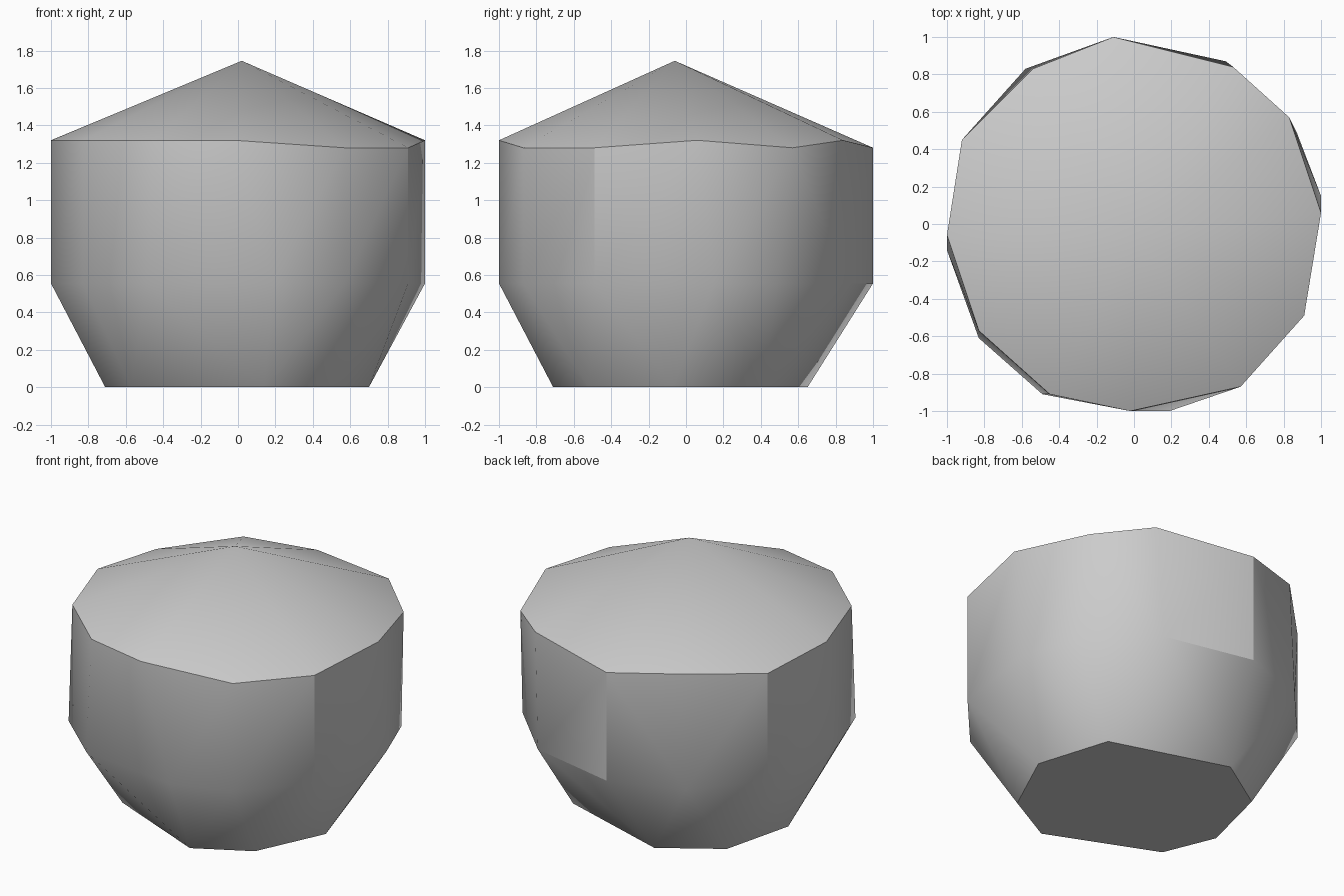
import bpy, bmesh, math

cube = bpy.data.objects.get("Cube")
if cube:
    bpy.data.objects.remove(cube, do_unlink=True)

# Outlines of the stone, counter-clockwise from the left (+x) side
HIGH, LOW, SHOULDER = 1.32, 1.28, 0.555
rim_high = [(1, .06), (.53, .84), (-.54, .83), (-1, -.06), (-.83, -.57), (-.45, -.91), (-.02, -1)]
rim_low = [(.83, .57), (-.11, 1), (-.92, .45), (.57, -.87), (.91, -.49)]
shoulder = [(1, .15), (.87, .49), (.49, .87), (-.11, 1), (-.58, .83), (-.92, .45),
            (-1, -.14), (-.83, -.61), (-.49, -.91), (.19, -1), (.57, -.87), (.91, -.49)]
base = [(.7, -.07), (.55, .41), (-.22, .65), (-.59, .41), (-.71, -.07),
        (-.57, -.41), (.14, -.71), (.49, -.52)]
peak = [(.02, -.06)]

# Wrap all the levels in one faceted skin
bm = bmesh.new()
for outline, z in ((rim_high, HIGH), (rim_low, LOW), (shoulder, SHOULDER), (base, 0), (peak, 1.745)):
    for x, y in outline:
        bm.verts.new((x, y, z))
bmesh.ops.convex_hull(bm, input=bm.verts[:])
bmesh.ops.dissolve_limit(bm, angle_limit=math.radians(1), verts=bm.verts[:], edges=bm.edges[:])
bmesh.ops.recalc_face_normals(bm, faces=bm.faces[:])

mesh = bpy.data.meshes.new("stone_body")
bm.to_mesh(mesh)
bm.free()
stone = bpy.data.objects.new("stone_body", mesh)
bpy.context.collection.objects.link(stone)

# Plain grey stone
color = (.6, .6, .6, 1)
mat = bpy.data.materials.new("stone_grey")
mat.use_nodes = True
mat.diffuse_color = color
mat.node_tree.nodes["Principled BSDF"].inputs["Base Color"].default_value = color
mesh.materials.append(mat)

# Soft facets with crisp rim and base
bpy.ops.object.select_all(action="DESELECT")
stone.select_set(True)
bpy.context.view_layer.objects.active = stone
bpy.ops.object.shade_smooth_by_angle(angle=math.radians(30))
